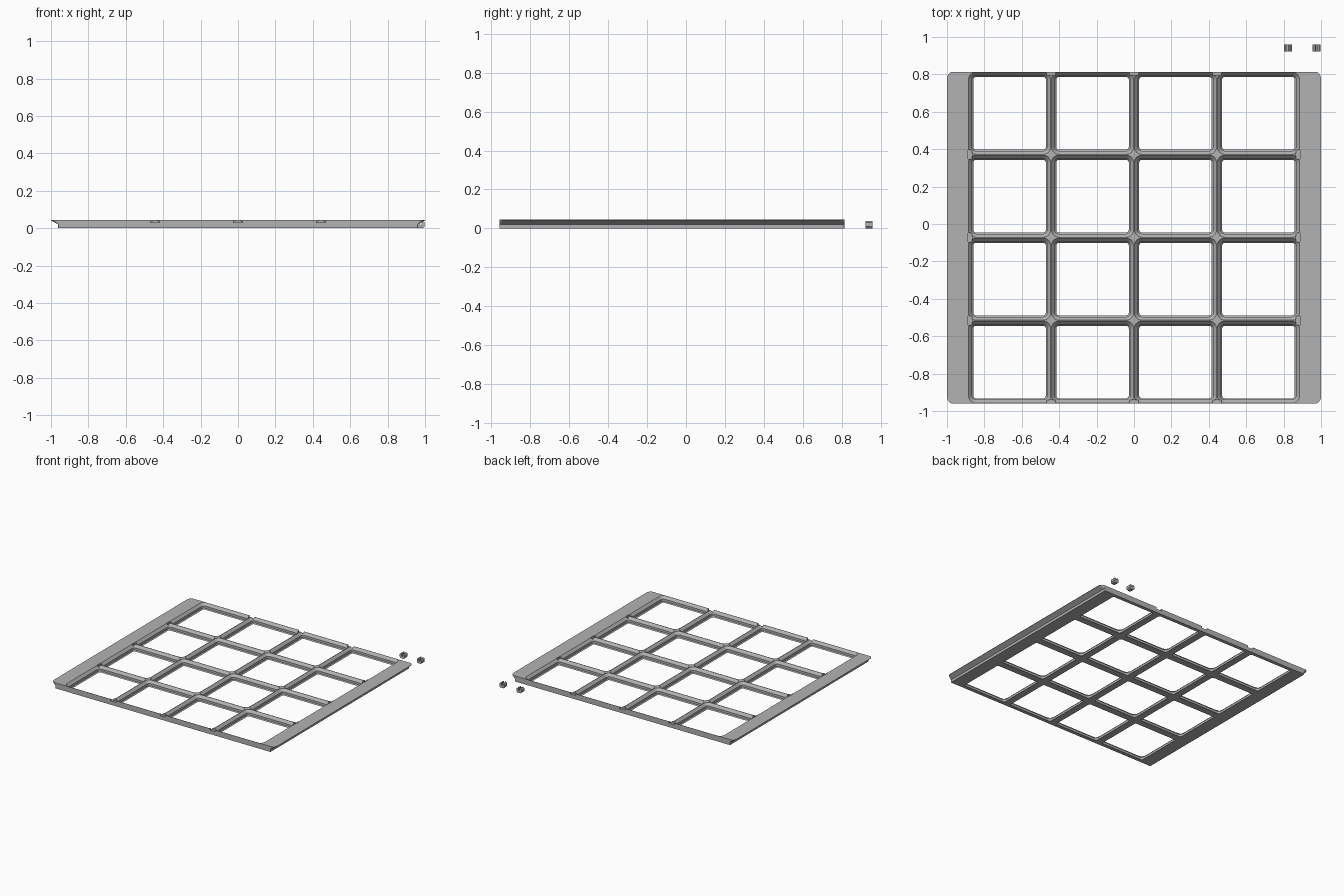
import bpy, bmesh, math

if "Cube" in bpy.data.objects:
    bpy.data.objects.remove(bpy.data.objects["Cube"])

PITCH, HEIGHT = 0.4435, 0.045
Y0, Y1 = -0.96, 0.814
YC = (Y0 + Y1) / 2

grey = bpy.data.materials.new("plain grey")
grey.diffuse_color = (0.45, 0.45, 0.45, 1)
grey.use_nodes = True
grey.node_tree.nodes["Principled BSDF"].inputs["Base Color"].default_value = grey.diffuse_color


def make_object(name, bm):
    bmesh.ops.recalc_face_normals(bm, faces=bm.faces)
    mesh = bpy.data.meshes.new(name)
    bm.to_mesh(mesh)
    bm.free()
    mesh.materials.append(grey)
    ob = bpy.data.objects.new(name, mesh)
    bpy.context.collection.objects.link(ob)
    return ob


def rounded_rect(cx, cy, hx, hy, rx, ry, seg=6):
    """Outline of a rectangle with elliptical corners."""
    pts = []
    for k, (sx, sy) in enumerate([(1, 1), (-1, 1), (-1, -1), (1, -1)]):
        for i in range(seg + 1):
            a = math.pi / 2 * (k + i / seg)
            pts.append((cx + sx * (hx - rx) + rx * math.cos(a),
                        cy + sy * (hy - ry) + ry * math.sin(a)))
    return pts


def loft(bm, layers):
    """Closed solid through (outline, z) layers."""
    rings = [[bm.verts.new((x, y, z)) for x, y in pts] for pts, z in layers]
    n = len(rings[0])
    for a, b in zip(rings, rings[1:]):
        for i in range(n):
            j = (i + 1) % n
            bm.faces.new((a[i], a[j], b[j], b[i]))
    bm.faces.new(rings[0][::-1])
    bm.faces.new(rings[-1])


def box(bm, x0, x1, y0, y1, z0, z1):
    loft(bm, [([(x0, y0), (x1, y0), (x1, y1), (x0, y1)], z) for z in (z0, z1)])


def cut(ob, cutter):
    mod = ob.modifiers.new("cut", 'BOOLEAN')
    mod.operation, mod.solver, mod.object = 'DIFFERENCE', 'EXACT', cutter
    bpy.context.view_layer.objects.active = ob
    bpy.ops.object.modifier_apply(modifier=mod.name)
    bpy.data.objects.remove(cutter)


# Plate with side lips that slope inwards underneath
bm = bmesh.new()
HY = (Y1 - Y0) / 2
loft(bm, [(rounded_rect(0, YC, 0.963, HY, 0.004, 0.004), 0),
          (rounded_rect(0, YC, 0.963, HY, 0.004, 0.004), 0.021),
          (rounded_rect(0, YC, 1.0, HY, 0.03, 0.04), 0.042),
          (rounded_rect(0, YC, 1.0, HY, 0.03, 0.04), HEIGHT)])
plate = make_object("grid_plate", bm)

# Sixteen openings with a stepped, chamfered rim
bm = bmesh.new()
steps = [(-0.01, 0.028), (0, 0.028), (0.0075, 0.0205), (0.025, 0.0205),
         (HEIGHT, 0.002), (0.046, 0.001)]
for i in range(4):
    for j in range(4):
        cx, cy = (i - 1.5) * PITCH, YC + (j - 1.5) * PITCH
        layers = []
        for z, inset in steps:
            h, r = PITCH / 2 - inset, 0.042 - inset
            layers.append((rounded_rect(cx, cy, h, h, r, r), z))
        loft(bm, layers)
cut(plate, make_object("opening_cutter", bm))

# Clip notches where the ribs meet the outer rim
bm = bmesh.new()
for k in (-1, 0, 1):
    c = k * PITCH
    for s in (-1, 1):
        ye = sorted((YC + s * (HY + 0.01), YC + s * (HY - 0.02)))
        box(bm, c - 0.024, c + 0.024, ye[0], ye[1], 0.03, 0.06)
        xe = sorted((s * 2 * PITCH, s * (2 * PITCH - 0.02)))
        box(bm, xe[0], xe[1], YC + c - 0.024, YC + c + 0.024, 0.03, 0.06)
cut(plate, make_object("notch_cutter", bm))

# Two loose connector clips with a slot in the top
profile = [(-0.014, 0), (0.014, 0), (0.022, 0.009), (0.022, 0.03),
           (0.014, 0.038), (0.006, 0.038), (0.004, 0.018),
           (-0.004, 0.018), (-0.006, 0.038), (-0.014, 0.038),
           (-0.022, 0.03), (-0.022, 0.009)]
for name, cx in (("clip_inner", 0.823), ("clip_outer", 0.976)):
    bm = bmesh.new()
    face = bm.faces.new([bm.verts.new((cx + x, 0.922, z)) for x, z in profile])
    ext = bmesh.ops.extrude_face_region(bm, geom=[face])
    bmesh.ops.translate(bm, vec=(0, 0.038, 0),
                        verts=[v for v in ext["geom"] if isinstance(v, bmesh.types.BMVert)])
    make_object(name, bm)
